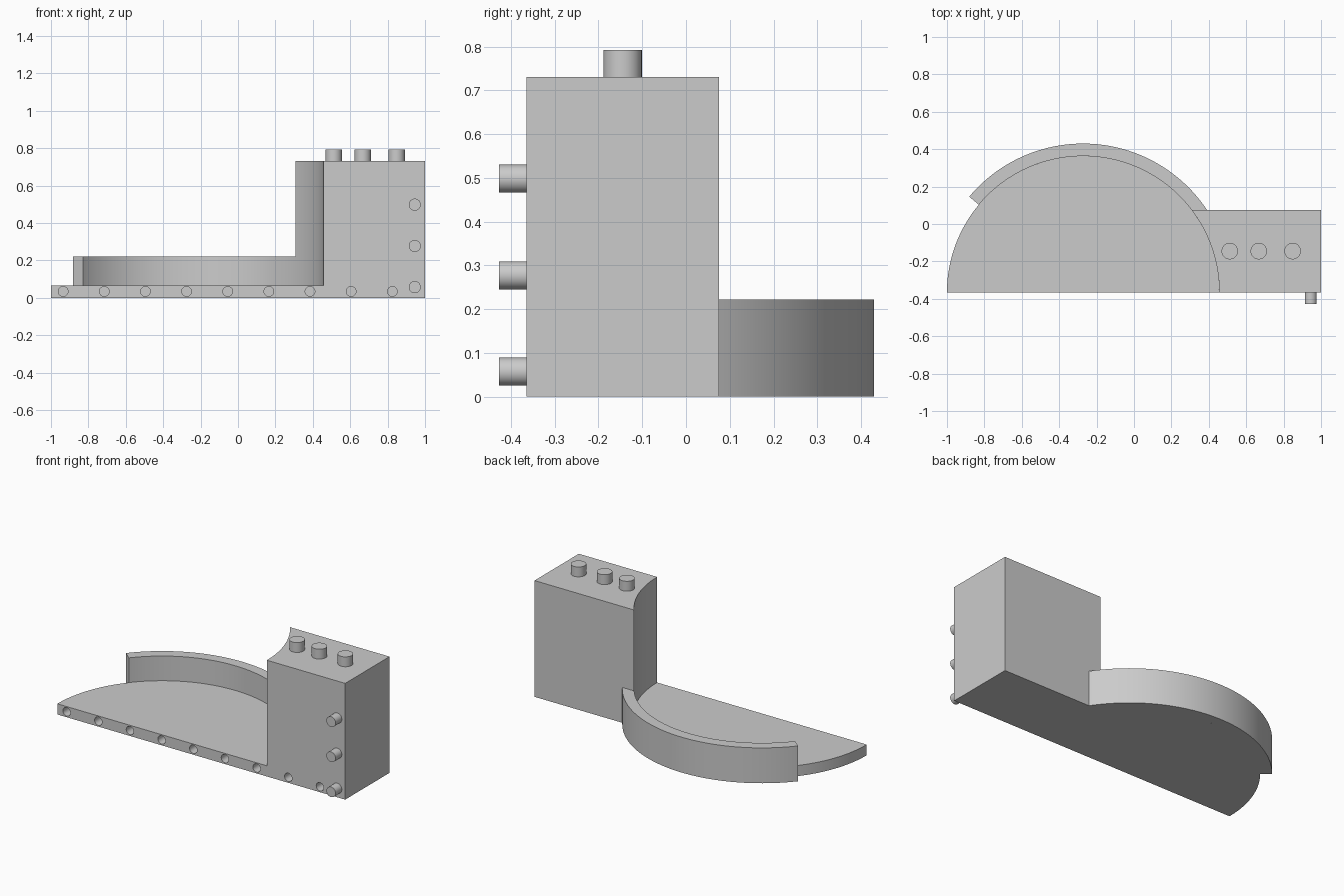
import bpy
import bmesh
from math import sin, cos, pi, asin, radians
from mathutils import Matrix, Vector

if "Cube" in bpy.data.objects:
    bpy.data.objects.remove(bpy.data.objects["Cube"])

# Main dimensions
CX, FRONT, BACK, END = -0.272, -0.365, 0.075, 1.0
R_IN, R_OUT = 0.728, 0.795
BASE_H, WALL_H, BLOCK_H = 0.067, 0.222, 0.73

grey = bpy.data.materials.new("plain grey")
grey.use_nodes = True
COLOUR = (0.6, 0.6, 0.6, 1)
grey.diffuse_color = COLOUR
grey.node_tree.nodes["Principled BSDF"].inputs["Base Color"].default_value = COLOUR


def make_object(name, bm):
    bmesh.ops.recalc_face_normals(bm, faces=bm.faces)
    mesh = bpy.data.meshes.new(name)
    bm.to_mesh(mesh)
    bm.free()
    mesh.materials.append(grey)
    obj = bpy.data.objects.new(name, mesh)
    bpy.context.collection.objects.link(obj)
    return obj


def smooth(obj):
    bpy.ops.object.select_all(action="DESELECT")
    obj.select_set(True)
    bpy.context.view_layer.objects.active = obj
    bpy.ops.object.shade_smooth_by_angle(angle=radians(30))


def arc(radius, start, end, steps):
    angles = [start + (end - start) * i / steps for i in range(steps + 1)]
    return [(CX + radius * cos(a), FRONT + radius * sin(a)) for a in angles]


def extrude_profile(name, points, height):
    bm = bmesh.new()
    face = bm.faces.new([bm.verts.new((x, y, 0)) for x, y in points])
    new = bmesh.ops.extrude_face_region(bm, geom=[face])["geom"]
    verts = [v for v in new if isinstance(v, bmesh.types.BMVert)]
    bmesh.ops.translate(bm, verts=verts, vec=(0, 0, height))
    return make_object(name, bm)


def cylinders(name, centres, radius, depth, axis):
    bm = bmesh.new()
    turn = Vector((0, 0, 1)).rotation_difference(Vector(axis)).to_matrix().to_4x4()
    for c in centres:
        bmesh.ops.create_cone(bm, cap_ends=True, segments=40, radius1=radius,
                              radius2=radius, depth=depth,
                              matrix=Matrix.Translation(c) @ turn)
    return make_object(name, bm)


# Half-round floor, curved rear wall and tall block hollowed by the same arc
inner_end = asin((BACK - FRONT) / R_IN)
outer_end = asin((BACK - FRONT) / R_OUT)
wall_start = radians(140)
floor = extrude_profile("half_round_floor", arc(R_IN, 0, pi, 120), BASE_H)
wall = extrude_profile("curved_wall", arc(R_IN, wall_start, inner_end, 72)
                       + arc(R_OUT, outer_end, wall_start, 72), WALL_H)
block = extrude_profile("tall_block", arc(R_IN, inner_end, 0, 30)
                        + [(END, FRONT), (END, BACK)], BLOCK_H)

# Row of round sockets along the front edge
cutter = cylinders("socket_cutter",
                   [(-0.935 + 0.22 * i, FRONT, 0.034) for i in range(9)],
                   0.026, 0.12, (0, -1, 0))
for obj in (floor, block):
    cut = obj.modifiers.new("sockets", "BOOLEAN")
    cut.operation = "DIFFERENCE"
    cut.solver = "EXACT"
    cut.object = cutter
    bpy.context.view_layer.objects.active = obj
    bpy.ops.object.modifier_apply(modifier=cut.name)
bpy.data.objects.remove(cutter)

# Pegs on the top and front of the block
PEG = 0.062
top_pegs = cylinders("top_pegs", [(x, -0.145, BLOCK_H + PEG / 2) for x in (0.512, 0.667, 0.848)],
                     0.044, PEG, (0, 0, 1))
front_pegs = cylinders("front_pegs", [(0.945, FRONT - PEG / 2, z) for z in (0.057, 0.277, 0.498)],
                       0.032, PEG, (0, -1, 0))

for obj in (floor, wall, block, top_pegs, front_pegs):
    smooth(obj)
